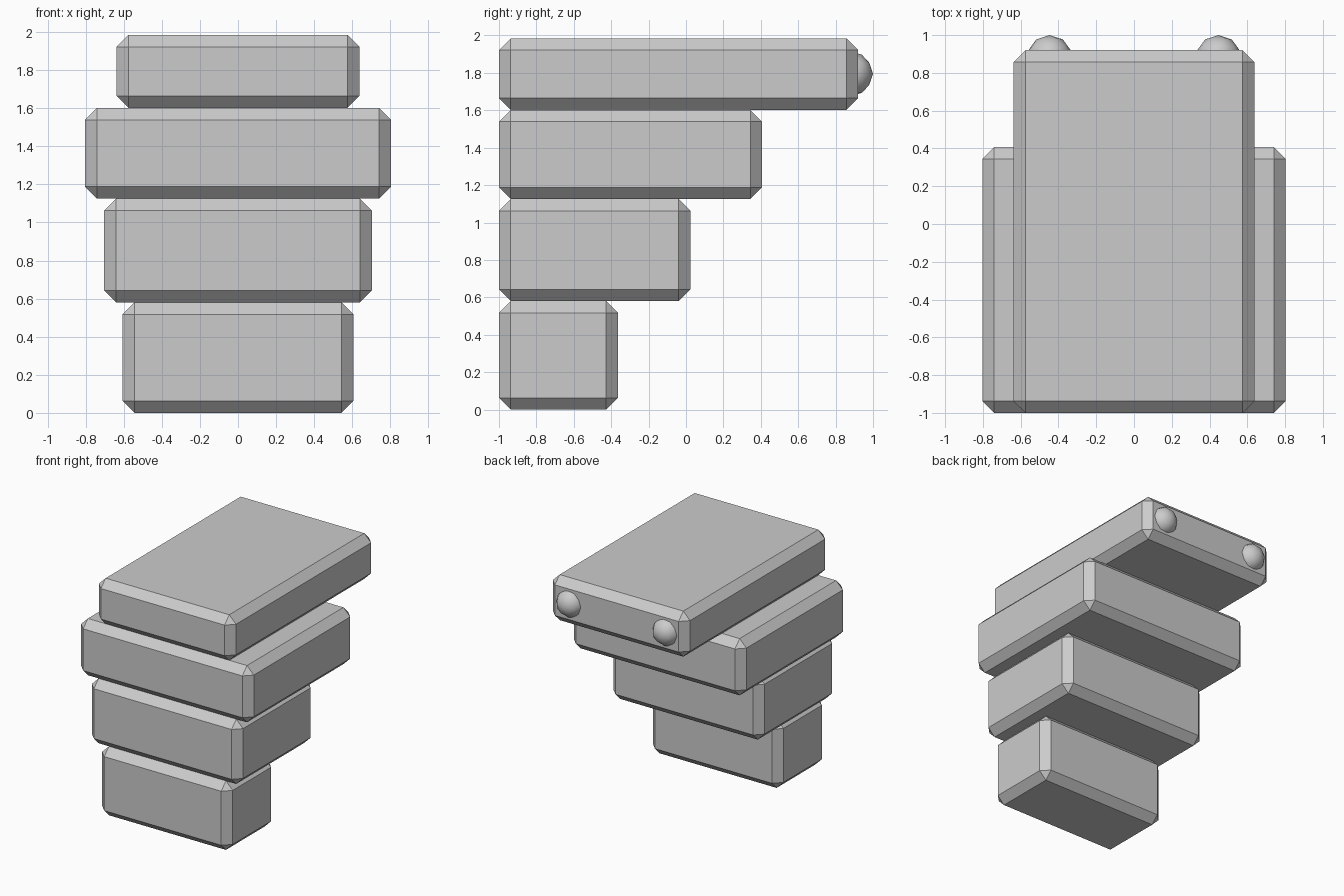
import bpy
import bmesh

if "Cube" in bpy.data.objects:
    bpy.data.objects.remove(bpy.data.objects["Cube"])

BEVEL = 0.063
FRONT = -1.0


def chamfered_block(name, half_width, back, z0, z1):
    """Box with flush front face and a single-segment chamfer on every edge."""
    bm = bmesh.new()
    bmesh.ops.create_cube(bm, size=1)
    bmesh.ops.scale(bm, vec=(2 * half_width, back - FRONT, z1 - z0), verts=bm.verts)
    bmesh.ops.translate(bm, vec=(0, (back + FRONT) / 2, (z0 + z1) / 2), verts=bm.verts)
    bmesh.ops.bevel(bm, geom=bm.edges[:], offset=BEVEL, offset_type='OFFSET',
                    segments=1, profile=0.5, affect='EDGES')
    mesh = bpy.data.meshes.new(name)
    bm.to_mesh(mesh)
    bm.free()
    obj = bpy.data.objects.new(name, mesh)
    bpy.context.collection.objects.link(obj)
    return obj


# Stacked blocks, each overhanging further to the back
for name, half_width, back, z0, z1 in (
    ("base_block", 0.607, -0.364, 0.0, 0.58),
    ("lower_block", 0.703, 0.024, 0.58, 1.125),
    ("upper_block", 0.803, 0.407, 1.125, 1.602),
    ("top_block", 0.638, 0.92, 1.602, 1.985),
):
    chamfered_block(name, half_width, back, z0, z1)

# Two low-poly round knobs sunk into the back of the top block
for side, x in (("left", -0.447), ("right", 0.447)):
    bpy.ops.mesh.primitive_ico_sphere_add(subdivisions=2, radius=0.12,
                                          location=(x, 0.88, 1.795))
    bpy.context.object.name = side + "_knob"
    bpy.ops.object.shade_smooth()
